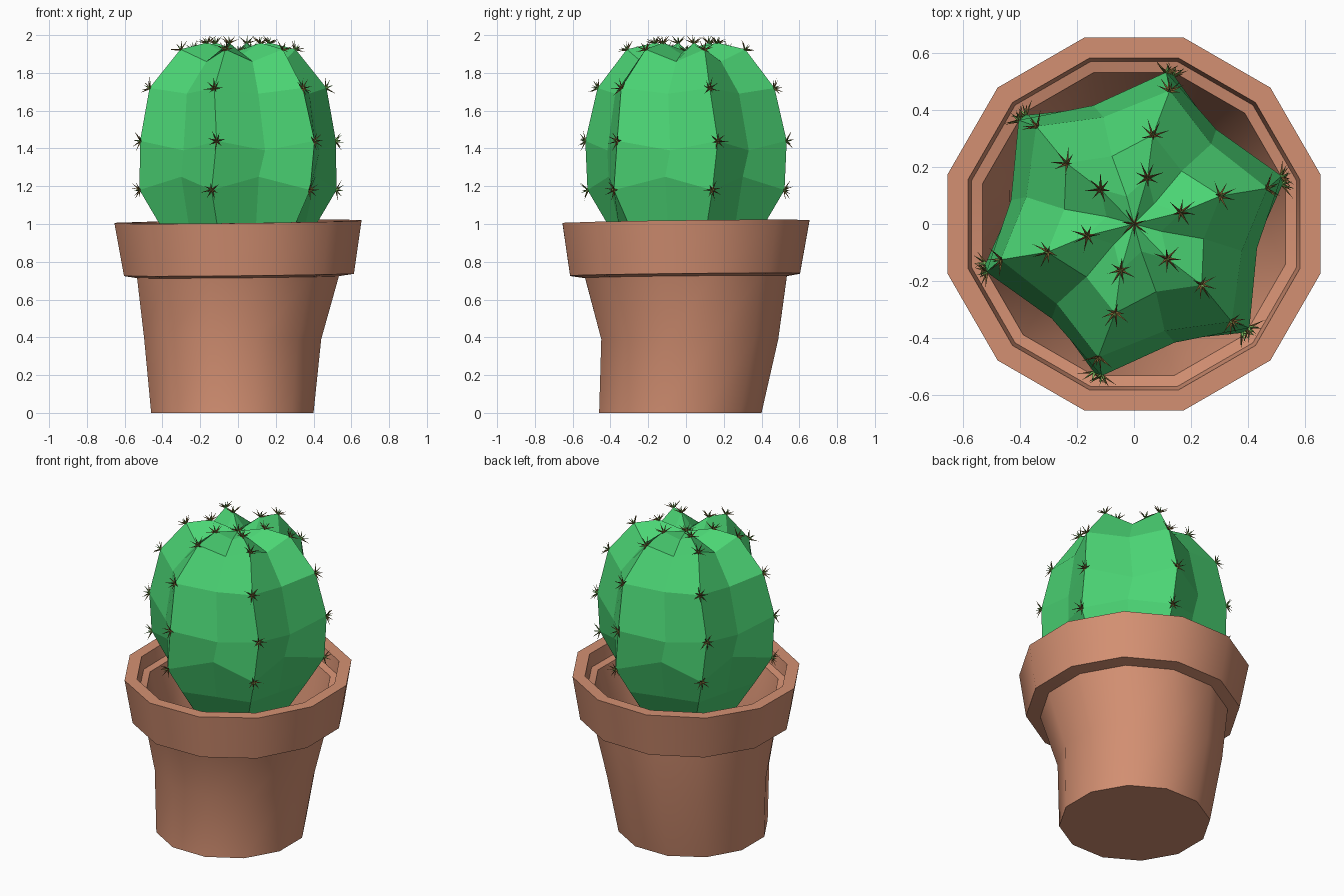
import bpy
import bmesh
from math import sin, cos, radians, pi
from mathutils import Vector

if "Cube" in bpy.data.objects:
    bpy.data.objects.remove(bpy.data.objects["Cube"], do_unlink=True)


def material(name, rgb):
    m = bpy.data.materials.new(name)
    m.use_nodes = True
    m.diffuse_color = (*rgb, 1)
    bsdf = m.node_tree.nodes["Principled BSDF"]
    bsdf.inputs["Base Color"].default_value = (*rgb, 1)
    bsdf.inputs["Roughness"].default_value = 0.8
    return m


terracotta = material("terracotta", (0.66, 0.28, 0.17))
cactus_green = material("cactus green", (0.07, 0.66, 0.175))
spine_brown = material("spine brown", (0.18, 0.11, 0.03))
spine_green = material("spine green", (0.22, 0.55, 0.12))


def finish(bm, name, mats):
    bmesh.ops.recalc_face_normals(bm, faces=bm.faces)
    mesh = bpy.data.meshes.new(name)
    bm.to_mesh(mesh)
    bm.free()
    for m in mats:
        mesh.materials.append(m)
    obj = bpy.data.objects.new(name, mesh)
    bpy.context.collection.objects.link(obj)
    return obj


def skin(bm, rings):
    """Bridge consecutive vertex loops with quads."""
    for a, b in zip(rings, rings[1:]):
        n = len(a)
        for i in range(n):
            j = (i + 1) % n
            bm.faces.new((a[i], a[j], b[j], b[i]))


def polar(r, degrees, z):
    a = radians(degrees)
    return Vector((r * cos(a), r * sin(a), z))


# Pot: slightly crooked twelve-sided lathe, (radius, height, x shift, y shift, tilt)
SIDES = 12
pot_profile = [
    (0.445, 0.0, -0.03, -0.03, 0),
    (0.485, 0.39, -0.028, 0.02, 0),
    (0.553, 0.72, 0, 0, 0.01),
    (0.63, 0.732, 0.005, -0.005, 0.01),
    (0.677, 1.012, 0, 0, 0.012),
    (0.603, 1.012, 0, 0, 0.012),
    (0.59, 0.93, 0, 0, 0.01),
    (0.55, 0.92, 0, 0, 0.01),
    (0.43, 0.4, -0.02, 0.01, 0),
    (0.39, 0.06, -0.03, -0.03, 0),
]
bm = bmesh.new()
rings = []
for r, z, sx, sy, tilt in pot_profile:
    ring = []
    for i in range(SIDES):
        p = polar(r, 15 + i * 360 / SIDES, z) + Vector((sx, sy, 0))
        p.z += tilt * (p.x + p.y)
        ring.append(bm.verts.new(p))
    rings.append(ring)
skin(bm, rings)
bm.faces.new(rings[0])
bm.faces.new(rings[-1])
pot = finish(bm, "plant_pot", [terracotta])
bpy.context.view_layer.objects.active = pot
pot.select_set(True)
bpy.ops.object.shade_smooth_by_angle(angle=radians(42))
pot.select_set(False)

# Cactus body: six ribs, each level gives (radius, height, angle) of rib and valley
levels = [
    ((0.25, 0.72, 15), (0.23, 0.72, 45)),
    ((0.43, 1.0, 15), (0.37, 1.0, 45)),
    ((0.54, 1.18, 15), (0.425, 1.25, 45)),
    ((0.545, 1.44, 18), (0.44, 1.39, 49)),
    ((0.485, 1.72, 15), (0.39, 1.69, 46)),
    ((0.32, 1.925, 18), (0.25, 1.86, 48)),
    ((0.17, 1.96, 14), (0.1, 1.9, 45)),
]
RIBS = 6
bm = bmesh.new()
rings = []
for rib, valley in levels:
    ring = []
    for k in range(RIBS):
        for r, z, a in (rib, valley):
            ring.append(bm.verts.new(polar(r, a + 60 * k, z)))
    rings.append(ring)
skin(bm, rings)
bm.faces.new(rings[0])
crown = bm.verts.new((0, 0, 1.915))
for i in range(2 * RIBS):
    bm.faces.new((rings[-1][i], rings[-1][(i + 1) % (2 * RIBS)], crown))
finish(bm, "cactus_body", [cactus_green])


# Spine clusters: thin pyramids fanned around an outward axis
def spine(bm, base, tip, axis):
    d = (tip - base).normalized()
    side = d.cross(axis)
    if side.length < 0.1:
        side = d.orthogonal()
    side.normalize()
    up = side.cross(d)
    corners = [bm.verts.new(base + 0.006 * (side * cos(t) + up * sin(t)))
               for t in (pi / 2, pi * 7 / 6, pi * 11 / 6)]
    end = bm.verts.new(tip)
    for i in range(3):
        bm.faces.new((corners[i], corners[(i + 1) % 3], end))
    bm.faces.new(corners[::-1])


def cluster(bm, centre, axis, turn):
    u = axis.orthogonal().normalized()
    v = axis.cross(u)
    base = centre - axis * 0.004
    arms = 7
    for i in range(arms):
        t = turn + i * 2 * pi / arms
        reach = 0.058 if i % 2 else 0.045
        lift = 0.022 if i % 2 else 0.032
        tip = centre + (u * cos(t) + v * sin(t)) * reach + axis * lift
        spine(bm, base, tip, axis)
    spine(bm, base, centre + axis * 0.035, axis)


bm = bmesh.new()
tilts = (-10, 5, 25, 55, 75)
for (rib, valley), lift in zip(levels[2:], tilts):
    r, z, a = rib
    for k in range(RIBS):
        angle = a + 60 * k
        axis = polar(cos(radians(lift)), angle, sin(radians(lift)))
        cluster(bm, polar(r, angle, z), axis, k * 1.3 + z * 5)
cluster(bm, Vector((0, 0, 1.915)), Vector((0, 0, 1)), 0.4)
spines = finish(bm, "cactus_spines", [spine_brown, spine_green])

# Outward-facing sides are brown, the flanks facing back to the plant are green
for f in spines.data.polygons:
    outward = Vector((f.center.x, f.center.y, (f.center.z - 1.4) * 0.9)).normalized()
    f.material_index = 0 if f.normal.dot(outward) > 0.15 else 1
